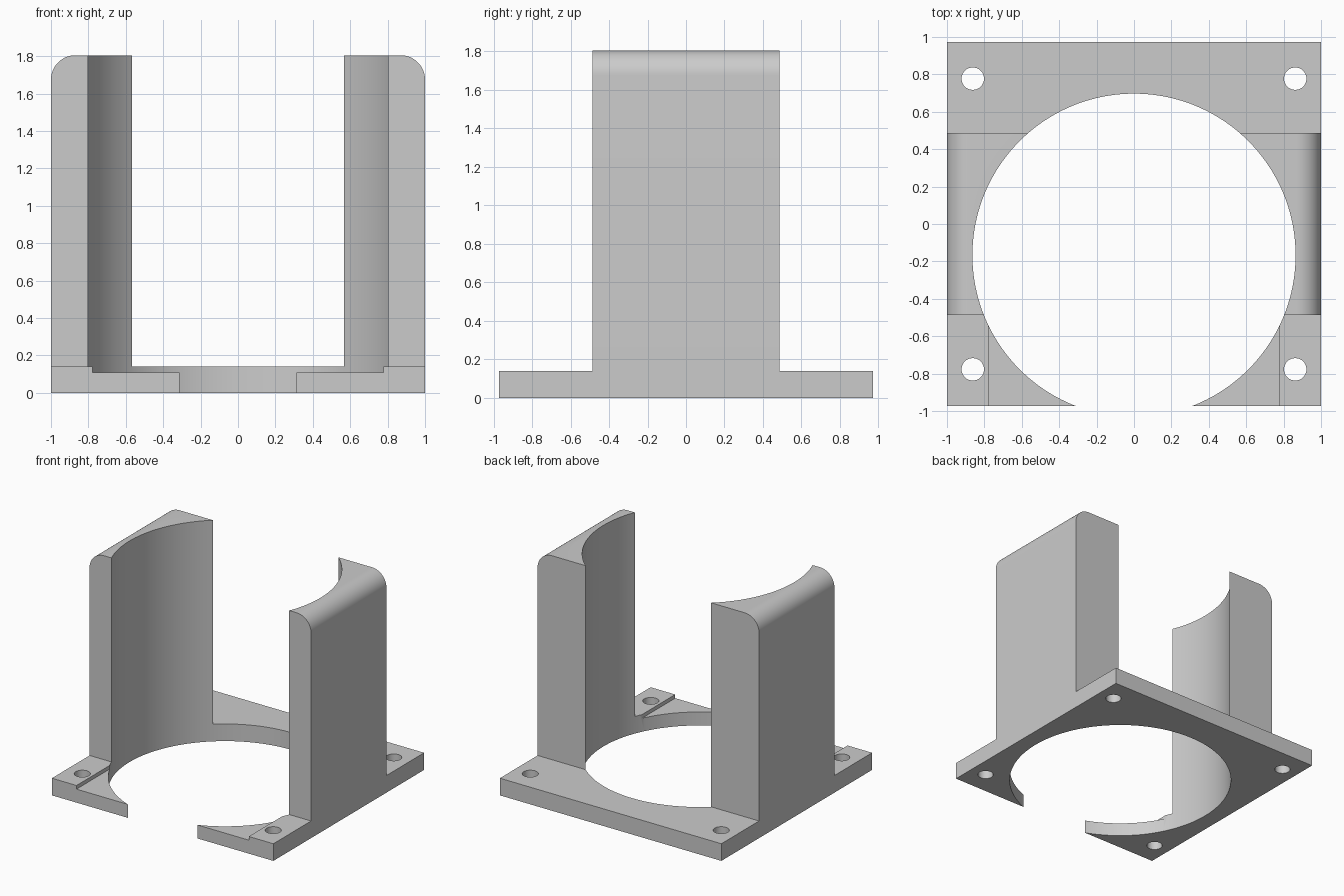
import bpy, bmesh, math

if "Cube" in bpy.data.objects:
    bpy.data.objects.remove(bpy.data.objects["Cube"])

HALF_X, HALF_Y = 1.0, 0.972          # base plate half sizes
PLATE, HEIGHT = 0.14, 1.805          # plate thickness, overall height
WALL_Y = 0.486                       # half depth of the side walls
FILLET = 0.13                        # rounded outer top edge
BORE_Y, BORE_R = -0.167, 0.864       # large round opening


def select_only(obj):
    bpy.ops.object.select_all(action='DESELECT')
    obj.select_set(True)
    bpy.context.view_layer.objects.active = obj


def extruded_block(name, profile, y0, y1):
    """Extrude an x-z profile along y."""
    bm = bmesh.new()
    face = bm.faces.new([bm.verts.new((x, y0, z)) for x, z in profile])
    new = bmesh.ops.extrude_face_region(bm, geom=[face])['geom']
    verts = [g for g in new if isinstance(g, bmesh.types.BMVert)]
    bmesh.ops.translate(bm, verts=verts, vec=(0, y1 - y0, 0))
    bmesh.ops.recalc_face_normals(bm, faces=bm.faces)
    mesh = bpy.data.meshes.new(name)
    bm.to_mesh(mesh)
    bm.free()
    obj = bpy.data.objects.new(name, mesh)
    bpy.context.collection.objects.link(obj)
    return obj


def box(x, y0, y1, z0, z1):
    return extruded_block("box_cutter", [(-x, z0), (x, z0), (x, z1), (-x, z1)], y0, y1)


def cylinder(x, y, r, sides):
    bpy.ops.mesh.primitive_cylinder_add(vertices=sides, radius=r, depth=6, location=(x, y, 0.5))
    return bpy.context.object


def cut(target, cutter):
    cutter.hide_render = True
    select_only(target)
    mod = target.modifiers.new("cut", 'BOOLEAN')
    mod.operation = 'DIFFERENCE'
    mod.solver = 'EXACT'
    mod.object = cutter
    bpy.ops.object.modifier_apply(modifier=mod.name)
    bpy.data.objects.remove(cutter, do_unlink=True)


# Full block with rounded upper side edges
arc = [(HALF_X - FILLET + FILLET * math.cos(a), HALF_Z + FILLET * math.sin(a))
       for HALF_Z in [HEIGHT - FILLET]
       for a in [math.pi / 2 * i / 16 for i in range(17)]]
profile = [(-HALF_X, 0), (HALF_X, 0)] + arc + [(-x, z) for x, z in reversed(arc)]
bracket = extruded_block("bracket", profile, -HALF_Y, HALF_Y)

# Clear the front and back above the plate, leaving the side walls
cut(bracket, box(1.5, -1.5, -WALL_Y, PLATE, 2.5))
cut(bracket, box(1.5, WALL_Y, 1.5, PLATE, 2.5))

# Large round opening, open to the front
cut(bracket, cylinder(0, BORE_Y, BORE_R, 160))

# Shallow step in the front of the plate
cut(bracket, box(0.778, -1.5, -0.5, 0.11, 0.5))

# Corner screw holes
for sx in (-1, 1):
    for sy in (-1, 1):
        cut(bracket, cylinder(sx * 0.862, sy * 0.777, 0.06, 32))

select_only(bracket)
bpy.ops.object.shade_smooth_by_angle(angle=math.radians(30))
